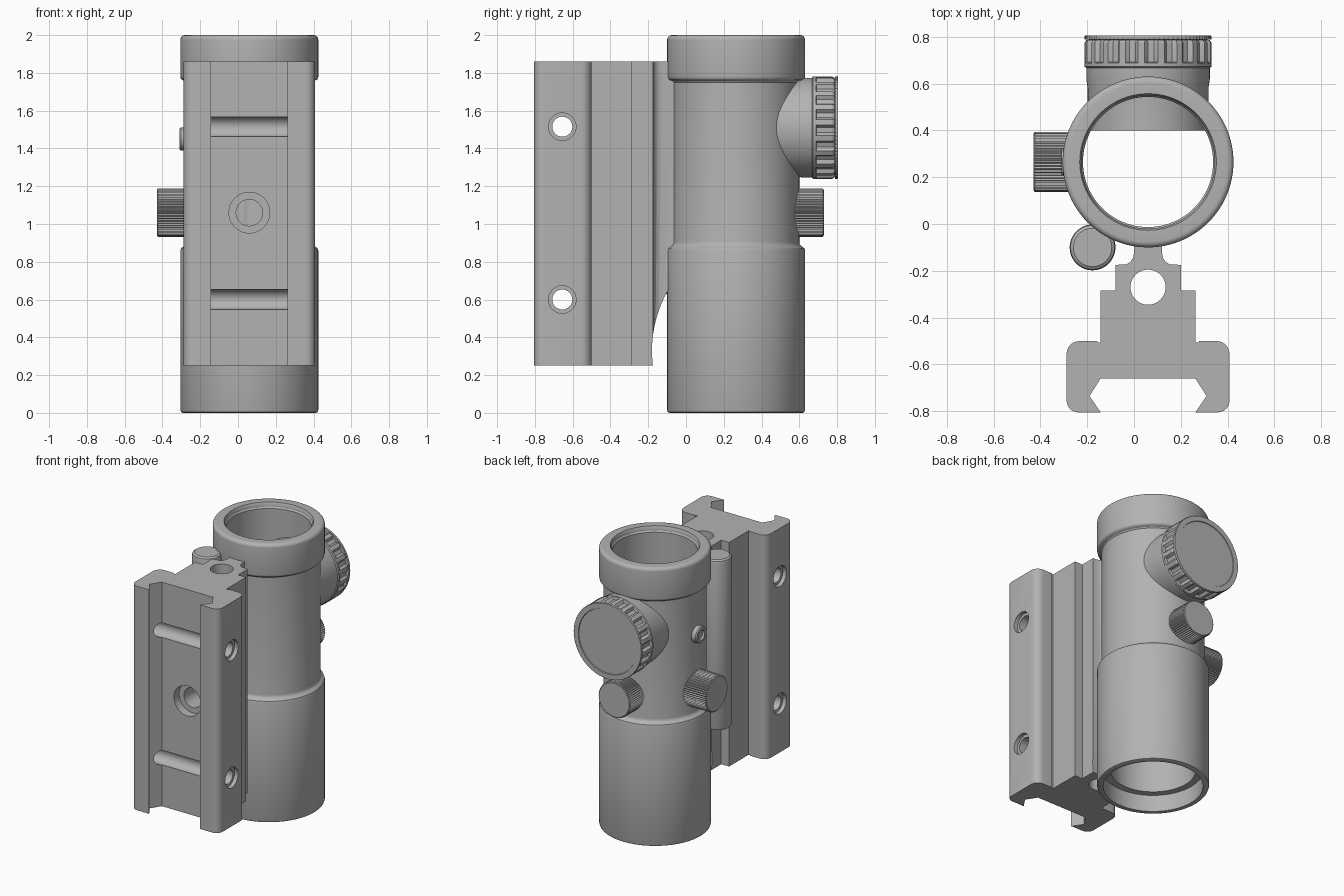
import bpy, bmesh, math
from mathutils import Vector

if "Cube" in bpy.data.objects:
    bpy.data.objects.remove(bpy.data.objects["Cube"], do_unlink=True)

grey = bpy.data.materials.new("matte grey")
grey.use_nodes = True
grey.diffuse_color = (0.45, 0.45, 0.45, 1)
grey.node_tree.nodes["Principled BSDF"].inputs["Base Color"].default_value = (0.45, 0.45, 0.45, 1)

CX, CY = 0.06, 0.265      # optical axis
KNOB_Z, TURRET_Z = 1.06, 1.51
X, Y, Z = Vector((1, 0, 0)), Vector((0, 1, 0)), Vector((0, 0, 1))


def finish(name, bm):
    bmesh.ops.recalc_face_normals(bm, faces=bm.faces)
    mesh = bpy.data.meshes.new(name)
    bm.to_mesh(mesh)
    bm.free()
    obj = bpy.data.objects.new(name, mesh)
    bpy.context.collection.objects.link(obj)
    mesh.materials.append(grey)
    return obj


def smooth(obj):
    bpy.ops.object.select_all(action='DESELECT')
    obj.select_set(True)
    bpy.context.view_layer.objects.active = obj
    bpy.ops.object.shade_smooth_by_angle(angle=math.radians(32))


def lathe(name, profile, origin, axis=Z, segs=96, closed=False, cut=None):
    """Revolve (radius, height) points; cut(ring, seg) is taken off the radius."""
    bm = bmesh.new()
    turn = axis.to_track_quat('Z', 'Y')
    rings = []
    for i, (r, h) in enumerate(profile):
        ring = []
        for k in range(segs):
            a = 2 * math.pi * k / segs
            rr = r - (cut(i, k) if cut else 0)
            p = Vector((rr * math.cos(a), rr * math.sin(a), h))
            ring.append(bm.verts.new(Vector(origin) + turn @ p))
        rings.append(ring)
    pairs = list(zip(rings, rings[1:]))
    if closed:
        pairs.append((rings[-1], rings[0]))
    else:
        bm.faces.new(rings[0])
        bm.faces.new(rings[-1])
    for a, b in pairs:
        for k in range(segs):
            n = (k + 1) % segs
            bm.faces.new((a[k], a[n], b[n], b[k]))
    return finish(name, bm)


def arc(cx, cy, r, start, end, steps=6):
    angles = [math.radians(start + (end - start) * i / steps) for i in range(steps + 1)]
    return [(cx + r * math.cos(a), cy + r * math.sin(a)) for a in angles]


def rod(origin, axis, r, start, end, segs=48):
    return lathe("cutter", [(r, start), (r, end)], origin, axis, segs)


# Main tube: wide lower bell, slim middle, collar on top, open bore
tube = [(0.325, 0), (0.352, 0), (0.361, 0.004), (0.365, 0.015), (0.365, 0.86),
        (0.361, 0.872), (0.343, 0.885), (0.337, 0.892), (0.335, 0.905), (0.335, 1.75),
        (0.34, 1.757), (0.357, 1.763), (0.363, 1.77), (0.365, 1.78)]
tube += arc(0.34, 1.975, 0.025, 0, 90)
tube += [(0.292, 2.0), (0.285, 1.985), (0.285, 1.97), (0.278, 1.96), (0.278, 0.12), (0.325, 0.12)]
smooth(lathe("main_tube", tube, (CX, CY, 0), closed=True))

# Rail mount: symmetric cross-section extruded upwards
half = [(0.06, -0.05), (0.06, -0.125), (0.064, -0.145), (0.075, -0.162), (0.092, -0.172),
        (0.14, -0.175), (0.14, -0.285), (0.2025, -0.285), (0.2025, -0.507), (0.215, -0.507),
        (0.218, -0.5)]
half += arc(0.293, -0.555, 0.055, 90, 0)
half += arc(0.298, -0.755, 0.05, 0, -90)
half += [(0.202, -0.805), (0.25, -0.735), (0.2025, -0.66)]
outline = half + [(-x, y) for x, y in reversed(half)]
bm = bmesh.new()
base = bm.faces.new([bm.verts.new((CX + x, y, 0.25)) for x, y in outline])
top = bmesh.ops.extrude_face_region(bm, geom=[base])
bmesh.ops.translate(bm, vec=(0, 0, 1.61), verts=[g for g in top["geom"] if isinstance(g, bmesh.types.BMVert)])
rail = finish("rail_mount", bm)

# Cuts: neck relief, long bore, centre screw hole, two cross bolts with counterbores
cutters = [rod((0, 0.46, 0.33), X, 0.64, -0.5, 0.6, 128),
           rod((CX, -0.27, 0), Z, 0.075, 0, 2),
           rod((CX, 0, KNOB_Z), Y, 0.07, -0.9, -0.2),
           rod((CX, 0, KNOB_Z), Y, 0.108, -0.9, -0.6)]
for z in (0.6, 1.515):
    cutters.append(rod((CX, -0.655, z), X, 0.053, -0.6, 0.6))
    for side in (X, -X):
        cutters.append(rod((CX, -0.655, z), side, 0.073, 0.32, 0.5))
bpy.context.view_layer.objects.active = rail
for cutter in cutters:
    cutter.hide_render = True
    mod = rail.modifiers.new("cut", 'BOOLEAN')
    mod.operation = 'DIFFERENCE'
    mod.solver = 'EXACT'
    mod.object = cutter
    bpy.ops.object.modifier_apply(modifier=mod.name)
    bpy.data.objects.remove(cutter, do_unlink=True)
smooth(rail)

# Side canister beside the neck
pod = [(0.08, 0.63), (0.092, 0.634), (0.098, 0.65), (0.098, 1.83), (0.094, 1.846), (0.082, 1.855)]
smooth(lathe("side_canister", pod, (-0.177, -0.1, 0), segs=48))

# Large turret: base, scalloped grip and thin end cap
smooth(lathe("turret_base", [(0.258, 0.4), (0.258, 0.58), (0.264, 0.62), (0.264, 0.68)],
             (CX, 0, TURRET_Z), Y))
grip = [(0.262, 0.665), (0.271, 0.672), (0.271, 0.688), (0.271, 0.692), (0.271, 0.775), (0.264, 0.786)]
smooth(lathe("turret_grip", grip, (CX, 0, TURRET_Z), Y, 120,
             cut=lambda i, k: 0.018 if i >= 3 and k % 6 < 3 else 0))
cap = [(0.25, 0.78), (0.25, 0.787), (0.271, 0.788), (0.271, 0.803), (0.268, 0.805),
       (0.232, 0.805), (0.23, 0.8)]
smooth(lathe("turret_cap", cap, (CX, 0, TURRET_Z), Y, 160,
             cut=lambda i, k: 0.005 if i in (2, 3) and k % 2 else 0))

# Two knurled knobs, one on the back and one on the right side
for name, origin, axis, start, end in (
        ("back_knob", (CX, 0, KNOB_Z), Y, 0.55, 0.73),
        ("side_knob", (0, CY, KNOB_Z), -X, 0.22, 0.43)):
    knob = [(0.12, start), (0.128, start + 0.005), (0.128, end - 0.006), (0.12, end)]
    smooth(lathe(name, knob, origin, axis, 112,
                 cut=lambda i, k: 0.007 if i in (1, 2) and k % 2 else 0))

# Small screw button above the side knob, with a slot
button = lathe("side_button", [(0.06, 0.24), (0.06, 0.303), (0.054, 0.31), (0.035, 0.31), (0.033, 0.295)],
               (0, CY, 1.45), -X, 40)
smooth(button)
